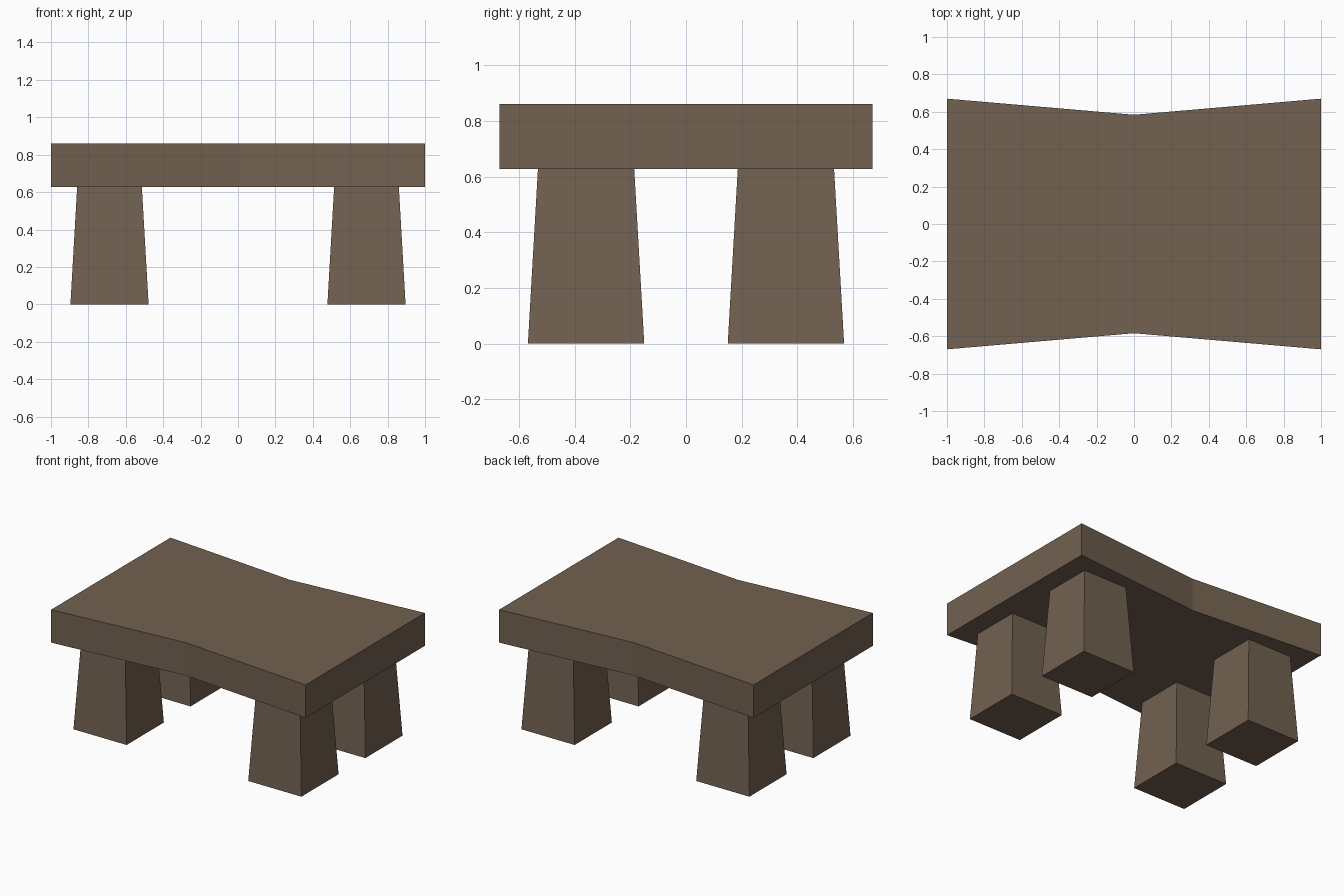
import bpy

if "Cube" in bpy.data.objects:
    bpy.data.objects.remove(bpy.data.objects["Cube"])

stone = bpy.data.materials.new("brown stone")
stone.diffuse_color = (0.168, 0.120, 0.080, 1.0)
stone.use_nodes = True
stone.node_tree.nodes["Principled BSDF"].inputs["Base Color"].default_value = stone.diffuse_color


def loft(name, lower, upper, z0, z1):
    """Closed flat-faced solid between two matching counter-clockwise outlines."""
    n = len(lower)
    verts = [(x, y, z0) for x, y in lower] + [(x, y, z1) for x, y in upper]
    faces = [tuple(reversed(range(n))), tuple(range(n, 2 * n))]
    faces += [(i, (i + 1) % n, n + (i + 1) % n, n + i) for i in range(n)]
    mesh = bpy.data.meshes.new(name)
    mesh.from_pydata(verts, [], faces)
    mesh.materials.append(stone)
    obj = bpy.data.objects.new(name, mesh)
    bpy.context.collection.objects.link(obj)
    return obj


def square(cx, cy, half):
    return [(cx - half, cy - half), (cx + half, cy - half),
            (cx + half, cy + half), (cx - half, cy + half)]


# Table top: slab with long sides pinched in at the middle
outline = [(-1, -0.67), (0, -0.584), (1, -0.67),
           (1, 0.67), (0, 0.584), (-1, 0.67)]
loft("table_top", outline, outline, 0.627, 0.861)

# Four tapered square legs
for side, sx in (("left", -1), ("right", 1)):
    for end, sy in (("front", -1), ("back", 1)):
        cx, cy = sx * 0.687, sy * 0.359
        loft(f"{end}_{side}_leg", square(cx, cy, 0.209),
             square(cx, cy, 0.173), 0, 0.627)
